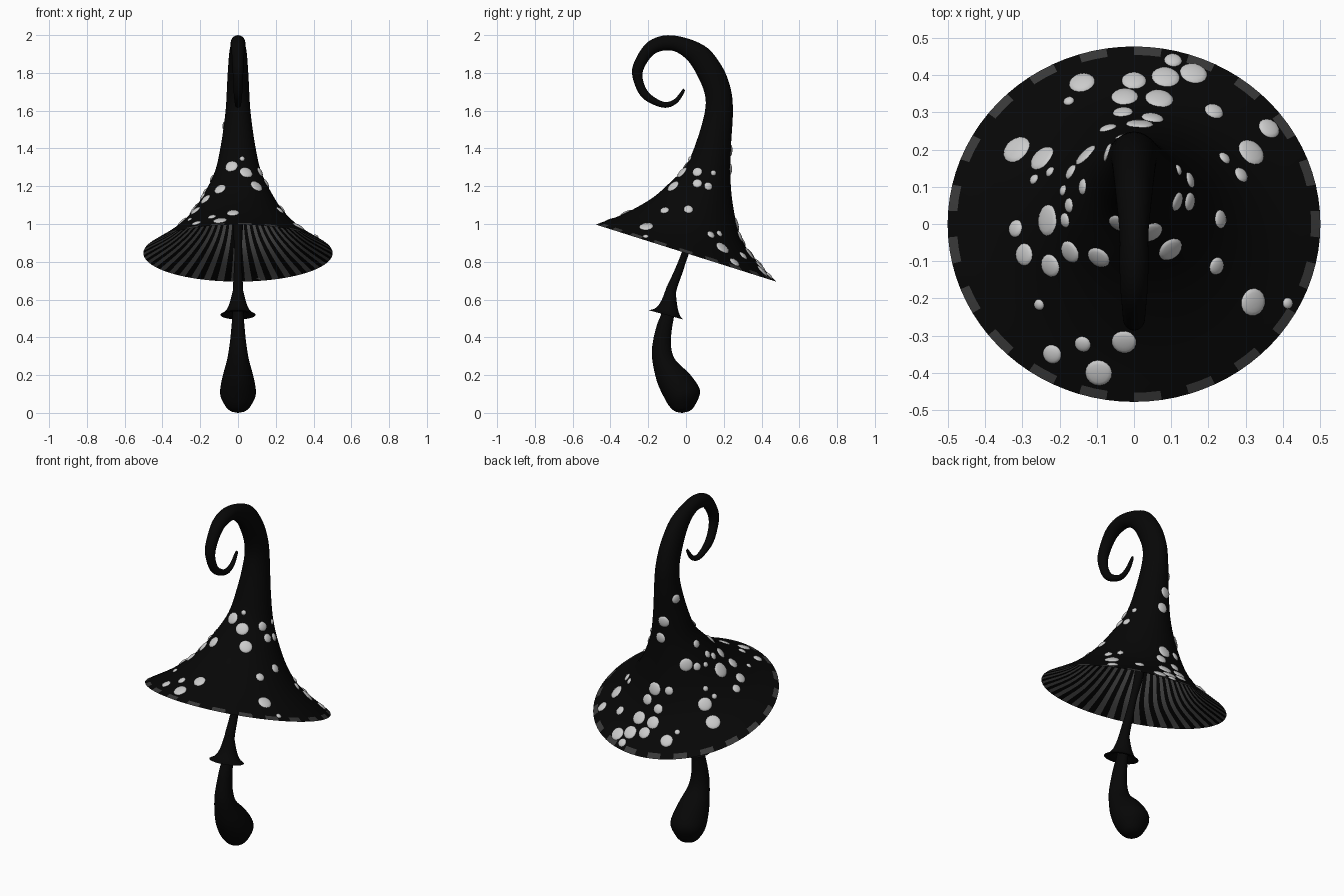
import bpy, bmesh, math
from mathutils import Vector
from mathutils.bvhtree import BVHTree


def material(name, v):
    m = bpy.data.materials.new(name)
    m.diffuse_color = (v, v, v, 1)
    return m


BLACK = material("black", 0.002)
GILL = material("gill_grey", 0.1)
RIM = material("rim_grey", 0.04)


def smooth_rings(keys, steps):
    # Catmull-Rom through rings: (y, z) of front edge, (y, z) of back edge, sideways scale
    k = [Vector(a if len(a) == 5 else (*a, 1)) for a in keys]
    k = [2 * k[0] - k[1]] + k + [2 * k[-1] - k[-2]]
    out = []
    for i in range(1, len(k) - 2):
        a, b, c, d = k[i - 1:i + 3]
        for s in range(steps):
            t = s / steps
            out.append(0.5 * (2 * b + (c - a) * t + (2 * a - 5 * b + 4 * c - d) * t * t
                              + (3 * b - a - 3 * c + d) * t ** 3))
    return out + [k[-2]]


def loft(name, rings, segs, pick=None):
    bm = bmesh.new()
    loops = []
    for r in rings:
        cy, cz, uy, uz = (r[0] + r[2]) / 2, (r[1] + r[3]) / 2, (r[2] - r[0]) / 2, (r[3] - r[1]) / 2
        rad = math.hypot(uy, uz) * r[4]
        loop = []
        for j in range(segs):
            a = 2 * math.pi * j / segs
            loop.append(bm.verts.new((rad * math.sin(a), cy + uy * math.cos(a), cz + uz * math.cos(a))))
        loops.append(loop)
    for i in range(len(loops) - 1):
        for j in range(segs):
            n = (j + 1) % segs
            f = bm.faces.new((loops[i][j], loops[i][n], loops[i + 1][n], loops[i + 1][j]))
            f.material_index = pick(i, j) if pick else 0
    bm.faces.new(loops[0])
    bm.faces.new(loops[-1])
    bmesh.ops.remove_doubles(bm, verts=bm.verts, dist=1e-5)
    bmesh.ops.recalc_face_normals(bm, faces=bm.faces)
    return finish(name, bm, [BLACK, GILL, RIM])


def finish(name, bm, mats):
    me = bpy.data.meshes.new(name)
    bm.to_mesh(me)
    bm.free()
    for m in mats:
        me.materials.append(m)
    ob = bpy.data.objects.new(name, me)
    bpy.context.collection.objects.link(ob)
    bpy.ops.object.select_all(action='DESELECT')
    ob.select_set(True)
    bpy.context.view_layer.objects.active = ob
    bpy.ops.object.shade_smooth_by_angle(angle=math.radians(50))
    return ob


# Cap: hollow gilled underside, then flared hat rising into a curled tip
gills = [(0.115, 1.28, 0.125, 1.28), (0.02, 1.27, 0.20, 1.21), (-0.08, 1.185, 0.23, 1.075),
         (-0.178, 1.115, 0.272, 0.938), (-0.33, 1.038, 0.337, 0.825), (-0.478, 0.997, 0.477, 0.695)]
hat = [(-0.478, 0.997, 0.477, 0.695), (-0.33, 1.053, 0.345, 0.838), (-0.19, 1.13, 0.285, 0.945),
       (-0.10, 1.205, 0.25, 1.09), (0, 1.31, 0.235, 1.245), (0.06, 1.45, 0.238, 1.41, 0.97),
       (0.10, 1.595, 0.248, 1.585, 0.9), (0.10, 1.685, 0.238, 1.71, 0.85),
       (0.063, 1.78, 0.19, 1.835, 0.78), (0.005, 1.87, 0.095, 1.945, 0.78),
       (-0.074, 1.918, -0.074, 1.999, 0.95), (-0.163, 1.903, -0.20, 1.965),
       (-0.22, 1.83, -0.277, 1.85), (-0.229, 1.768, -0.279, 1.762), (-0.196, 1.695, -0.228, 1.665),
       (-0.122, 1.648, -0.122, 1.616), (-0.066, 1.658, -0.05, 1.638), (-0.024, 1.705, -0.008, 1.70),
       (-0.016, 1.717, -0.014, 1.717)]
STEPS = 6
under = smooth_rings(gills, STEPS)
n_under = len(under) - 1


def cap_colour(i, j):
    if i < n_under:
        return j % 2
    return 2 if i == n_under and j % 4 < 2 else 0


cap = loft("cap", under[:-1] + smooth_rings(hat, STEPS), 84, cap_colour)

# Stem: bent stalk with a bulb foot
stem = [(-0.021, 0, -0.019, 0), (-0.058, 0.008, 0.022, 0.012), (-0.088, 0.035, 0.05, 0.045),
        (-0.115, 0.08, 0.074, 0.12, 0.98), (-0.155, 0.17, 0.02, 0.205, 0.93),
        (-0.18, 0.294, -0.058, 0.283, 0.92), (-0.175, 0.378, -0.08, 0.362, 0.9),
        (-0.153, 0.468, -0.074, 0.45, 0.85), (-0.128, 0.535, -0.063, 0.515, 0.85),
        (-0.106, 0.653, -0.053, 0.637), (-0.063, 0.75, -0.02, 0.738), (-0.021, 0.854, 0.016, 0.844),
        (0.02, 0.98, 0.07, 0.97), (0.05, 1.19, 0.11, 1.18)]
loft("stem", smooth_rings(stem, 4), 32)

# Skirt ring on the stem
skirt_out = [(-0.102, 0.668, -0.056, 0.652), (-0.13, 0.595, -0.046, 0.565),
             (-0.16, 0.556, -0.033, 0.518), (-0.196, 0.543, -0.016, 0.495)]
skirt_in = [(-0.196, 0.543, -0.016, 0.495), (-0.16, 0.537, -0.038, 0.504), (-0.125, 0.55, -0.065, 0.53)]
loft("stem_skirt", smooth_rings(skirt_out, 4)[:-1] + smooth_rings(skirt_in, 3), 32)

# Spots: (x, y, radius) seen from above
top_spots = [
    (-0.14, 0.38, .035), (-0.175, 0.33, .015), (0, 0.385, .033), (0.105, 0.44, .024),
    (0.085, 0.395, .038), (0.16, 0.405, .037), (-0.025, 0.342, .036), (0.068, 0.337, .038),
    (0.05, 0.285, .03), (-0.03, 0.30, .027), (0.015, 0.268, .037), (-0.07, 0.257, .024),
    (0.215, 0.303, .026), (0.363, 0.257, .03), (0.315, 0.193, .039), (0.243, 0.177, .018),
    (0.288, 0.132, .022), (0.232, 0.013, .025), (0.222, -0.113, .024), (0.32, -0.21, .037),
    (0.413, -0.213, .015), (-0.315, 0.2, .04), (-0.247, 0.177, .038), (-0.268, 0.12, .015),
    (-0.13, 0.185, .036), (-0.232, 0.01, .042), (-0.318, -0.012, .024), (-0.295, -0.082, .03),
    (-0.225, -0.112, .031), (-0.172, -0.075, .031), (-0.095, -0.09, .032), (-0.255, -0.217, .015),
    (-0.22, -0.35, .026), (-0.138, -0.323, .022), (-0.095, -0.4, .036), (-0.027, -0.317, .033),
    (-0.185, 0.01, .02), (-0.19, 0.09, .015), (-0.225, 0.14, .015)]
# Spots seen from the front and from the back: (x, z, radius)
front_spots = [(-0.035, 1.305, .034), (0.043, 1.272, .035), (0.022, 1.345, .014), (0.098, 1.2, .035)]
back_spots = [(-0.07, 1.52, .026), (-0.02, 1.39, .032), (0.0, 1.29, .03)]
# Spots seen from the right and from the left: (y, z, radius)
right_spots = [(0.06, 1.275, .026), (0.06, 1.215, .025), (0.118, 1.2, .022), (0.145, 1.27, .015)]
left_spots = [(0.1, 1.24, .022), (0.05, 1.17, .02), (0.14, 1.13, .022)]

bvh = BVHTree.FromObject(cap, bpy.context.evaluated_depsgraph_get())
rays = [(Vector((x, y, 3)), Vector((0, 0, -1)), r) for x, y, r in top_spots]
rays += [(Vector((x, -2, z)), Vector((0, 1, 0)), r) for x, z, r in front_spots]
rays += [(Vector((x, 2, z)), Vector((0, -1, 0)), r) for x, z, r in back_spots]
rays += [(Vector((2, y, z)), Vector((-1, 0, 0)), r) for y, z, r in right_spots]
rays += [(Vector((-2, y, z)), Vector((1, 0, 0)), r) for y, z, r in left_spots]
bm = bmesh.new()
for origin, direction, r in rays:
    hit, normal, _, _ = bvh.ray_cast(origin, direction)
    if hit is None:
        continue
    mat = normal.to_track_quat('Z', 'Y').to_matrix().to_4x4()
    mat.translation = hit
    # flat-bottomed discs, so they do not poke through the thin brim
    for v in bmesh.ops.create_uvsphere(bm, u_segments=16, v_segments=8, radius=1)["verts"]:
        v.co = mat @ Vector((v.co.x * r, v.co.y * r, max(v.co.z, -0.2) * 0.009))
finish("cap_spots", bm, [])
